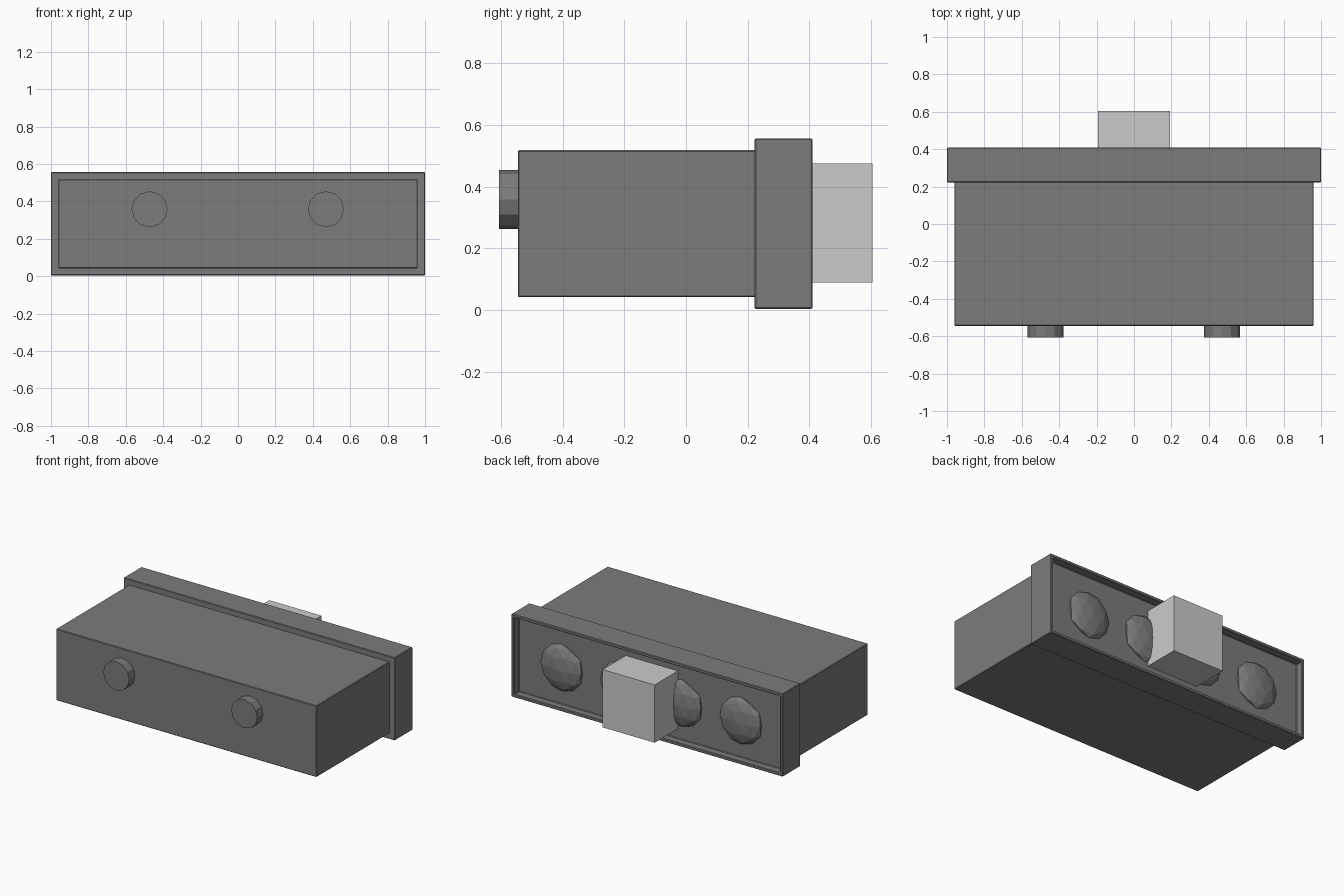
import bpy, bmesh, math
from mathutils import Matrix

if "Cube" in bpy.data.objects:
    bpy.data.objects.remove(bpy.data.objects["Cube"])

def material(name, v):
    m = bpy.data.materials.new(name)
    m.diffuse_color = (v, v, v, 1)
    m.use_nodes = True
    m.node_tree.nodes["Principled BSDF"].inputs["Base Color"].default_value = m.diffuse_color
    return m

DARK = material("dark_grey", 0.2)
LIGHT = material("light_grey", 0.6)

def finish(name, bm, mat, bevel=0):
    me = bpy.data.meshes.new(name)
    bm.to_mesh(me)
    bm.free()
    ob = bpy.data.objects.new(name, me)
    bpy.context.collection.objects.link(ob)
    me.materials.append(mat)
    if bevel:
        mod = ob.modifiers.new("edge_bevel", 'BEVEL')
        mod.width, mod.segments = bevel, 1
    return ob

def box_mesh(x, y, z):
    bm = bmesh.new()
    bmesh.ops.create_cube(bm, size=1)
    size = [b - a for a, b in (x, y, z)]
    mid = [(a + b) / 2 for a, b in (x, y, z)]
    bmesh.ops.transform(bm, matrix=Matrix.Translation(mid) @ Matrix.Diagonal((*size, 1)), verts=bm.verts)
    return bm

# main housing
finish("housing", box_mesh((-0.96, 0.96), (-0.545, 0.23), (0.042, 0.518)), DARK, 0.004)

# flange with a recessed back panel
bm = box_mesh((-1, 1), (0.222, 0.41), (0.004, 0.556))
back = max(bm.faces, key=lambda f: f.calc_center_median().y)
bmesh.ops.inset_region(bm, faces=[back], thickness=0.03)
ext = bmesh.ops.extrude_discrete_faces(bm, faces=[back])
for v in ext["faces"][0].verts:
    v.co.y = 0.36
finish("flange", bm, DARK, 0.004)

# central block on the back
finish("back_block", box_mesh((-0.192, 0.192), (0.355, 0.604), (0.09, 0.475)), LIGHT)

# row of faceted lamp domes in the recess
for i, x in enumerate((-0.66, -0.22, 0.22, 0.66)):
    bm = bmesh.new()
    bmesh.ops.create_icosphere(bm, subdivisions=2, radius=1)
    bmesh.ops.transform(bm, matrix=Matrix.Translation((x, 0.36, 0.27)) @ Matrix.Diagonal((0.157, 0.048, 0.157, 1)), verts=bm.verts)
    bmesh.ops.bisect_plane(bm, geom=bm.verts[:] + bm.edges[:] + bm.faces[:],
                           plane_co=(0, 0.358, 0), plane_no=(0, -1, 0), clear_outer=True)
    finish(f"lamp_dome_{i + 1}", bm, DARK)

# pair of front knobs
for name, x in (("knob_left", -0.473), ("knob_right", 0.47)):
    bm = bmesh.new()
    bmesh.ops.create_cone(bm, cap_ends=True, segments=12, radius1=0.096, radius2=0.096, depth=0.08,
                          matrix=Matrix.Translation((x, -0.566, 0.358)) @ Matrix.Rotation(math.pi / 2, 4, 'X'))
    finish(name, bm, DARK)
